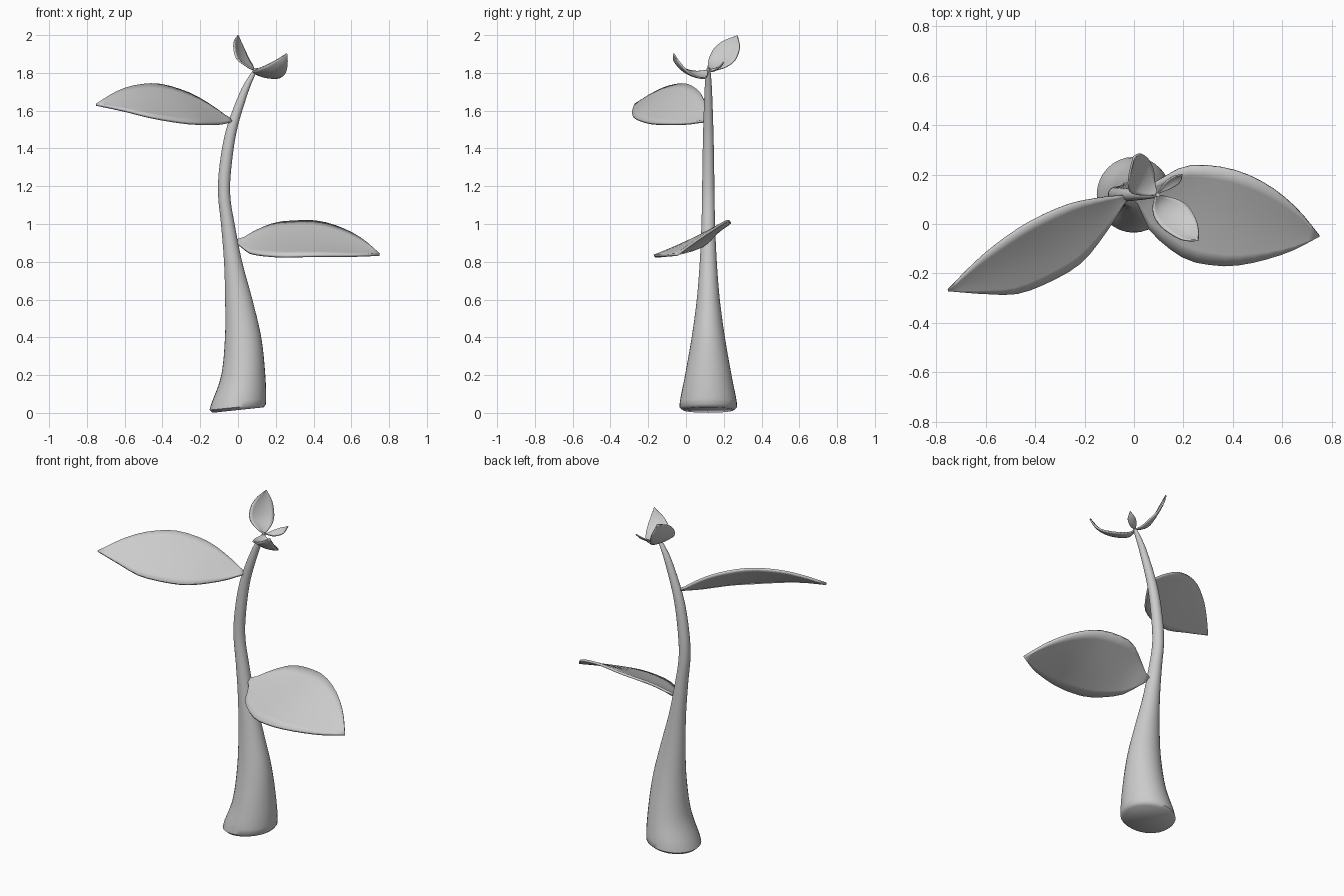
import bpy, bmesh, math
from mathutils import Vector


def spline(points, n, even=True):
    """Catmull-Rom curve through points of any dimension, n+1 samples."""
    p = [Vector(q) for q in points]
    p = [p[0] * 2 - p[1]] + p + [p[-1] * 2 - p[-2]]
    fine = []
    for i in range(1, len(p) - 2):
        a, b, c, d = p[i - 1:i + 3]
        for k in range(20):
            t = k / 20
            fine.append(0.5 * (2 * b + (c - a) * t + (2 * a - 5 * b + 4 * c - d) * t * t
                               + (3 * b - a - 3 * c + d) * t ** 3))
    fine.append(p[-2])
    dist = [0.0]
    for a, b in zip(fine, fine[1:]):
        dist.append(dist[-1] + (b - a).length)
    out, j = [], 0
    for k in range(n + 1):
        s = dist[-1] * k / n
        while j < len(fine) - 2 and dist[j + 1] < s:
            j += 1
        f = (s - dist[j]) / max(dist[j + 1] - dist[j], 1e-9)
        out.append(fine[j].lerp(fine[j + 1], min(f, 1)))
    return out


def finish(name, bm):
    bmesh.ops.remove_doubles(bm, verts=bm.verts, dist=0.0005)
    bmesh.ops.recalc_face_normals(bm, faces=bm.faces)
    me = bpy.data.meshes.new(name)
    bm.to_mesh(me)
    bm.free()
    ob = bpy.data.objects.new(name, me)
    bpy.context.collection.objects.link(ob)
    for f in me.polygons:
        f.use_smooth = True
    return ob


def leaf(name, base, tip, edge_a, edge_b, sag=0.0, thick=0.014, n=16, m=8):
    """Blade lofted between two edge curves that share a base and a tip."""
    A = spline([base] + edge_a + [tip], n)
    B = spline([base] + edge_b + [tip], n)
    up = (Vector(tip) - Vector(base)).cross(B[n // 2] - A[n // 2]).normalized()
    if up.z < 0:
        up = -up
    bm = bmesh.new()
    rows = []
    for i in range(n + 1):
        depth = sag * math.sin(math.pi * i / n)
        rows.append([bm.verts.new(A[i].lerp(B[i], j / m) - up * depth * math.sin(math.pi * j / m))
                     for j in range(m + 1)])
    for r, s in zip(rows, rows[1:]):
        for j in range(m):
            bm.faces.new((r[j], r[j + 1], s[j + 1], s[j]))
    ob = finish(name, bm)
    mod = ob.modifiers.new("thickness", 'SOLIDIFY')
    mod.thickness = thick
    mod.offset = 0
    return ob


# Stem: x centre, z, x radius, y radius
profile = [(0.0, 0.015, 0.135, 0.135), (0.0, 0.04, 0.149, 0.153), (0.027, 0.2, 0.117, 0.123),
           (0.027, 0.4, 0.096, 0.088), (0.004, 0.6, 0.072, 0.061), (-0.026, 0.8, 0.048, 0.045),
           (-0.054, 1.0, 0.036, 0.036), (-0.073, 1.15, 0.032, 0.033), (-0.067, 1.3, 0.032, 0.031),
           (-0.034, 1.5, 0.029, 0.027), (0.033, 1.7, 0.022, 0.02), (0.077, 1.79, 0.014, 0.014),
           (0.097, 1.825, 0.008, 0.008)]
bm = bmesh.new()
rings, sides = [], 32
for x, z, rx, ry in spline(profile, 60):
    tilt = 0.11 * max(0, 1 - z / 0.4)
    ring = []
    for k in range(sides):
        a = 2 * math.pi * k / sides
        dx = rx * math.cos(a)
        ring.append(bm.verts.new((x + dx, 0.118 + ry * math.sin(a), z + tilt * dx)))
    rings.append(ring)
for r, s in zip(rings, rings[1:]):
    for k in range(sides):
        bm.faces.new((r[k], r[(k + 1) % sides], s[(k + 1) % sides], s[k]))
bm.faces.new(rings[0])
bm.faces.new(rings[-1])
stem = finish("stem", bm)
bpy.context.view_layer.objects.active = stem
stem.select_set(True)
bpy.ops.object.shade_smooth_by_angle(angle=math.radians(50))

# Two large leaves
leaf("lower_leaf", (-0.02, 0.12, 0.91), (0.75, -0.047, 0.838),
     [(0.03, 0.135, 0.925), (0.1, 0.175, 0.965), (0.19, 0.225, 1.0), (0.28, 0.236, 1.012),
      (0.42, 0.212, 1.012), (0.55, 0.15, 0.975), (0.66, 0.06, 0.915)],
     [(0.025, 0.07, 0.875), (0.07, -0.03, 0.845), (0.2, -0.135, 0.83), (0.32, -0.165, 0.83),
      (0.42, -0.165, 0.832), (0.53, -0.142, 0.832), (0.64, -0.105, 0.833)], 0.008)
leaf("upper_leaf", (-0.02, 0.117, 1.545), (-0.752, -0.268, 1.632),
     [(-0.06, 0.113, 1.565), (-0.15, 0.102, 1.63), (-0.27, 0.075, 1.695), (-0.42, 0.007, 1.738),
      (-0.55, -0.08, 1.73), (-0.65, -0.165, 1.695)],
     [(-0.05, 0.07, 1.54), (-0.1, -0.01, 1.53), (-0.2, -0.14, 1.53), (-0.3, -0.21, 1.538),
      (-0.46, -0.277, 1.565), (-0.6, -0.28, 1.6)], 0.008)

# Three young leaves at the top
leaf("top_leaf_back", (0.095, 0.118, 1.815), (0.0, 0.272, 1.998),
     [(0.05, 0.115, 1.835), (-0.005, 0.122, 1.875), (-0.021, 0.15, 1.93), (-0.018, 0.2, 1.97)],
     [(0.085, 0.165, 1.817), (0.078, 0.22, 1.837), (0.058, 0.262, 1.872), (0.028, 0.284, 1.935)],
     0.008, 0.008)
leaf("top_leaf_front", (0.09, 0.118, 1.815), (0.259, -0.066, 1.903),
     [(0.077, 0.07, 1.808), (0.082, 0.03, 1.81), (0.11, -0.01, 1.823), (0.15, -0.04, 1.84),
      (0.2, -0.064, 1.866)],
     [(0.13, 0.112, 1.785), (0.18, 0.098, 1.772), (0.22, 0.07, 1.775), (0.25, 0.02, 1.8),
      (0.261, -0.03, 1.85)], 0.012, 0.008)
leaf("top_leaf_small", (0.095, 0.122, 1.815), (0.196, 0.2, 1.858),
     [(0.105, 0.138, 1.82), (0.122, 0.165, 1.828), (0.155, 0.19, 1.842)],
     [(0.115, 0.13, 1.81), (0.148, 0.143, 1.808), (0.186, 0.168, 1.825)], 0.004, 0.006)
